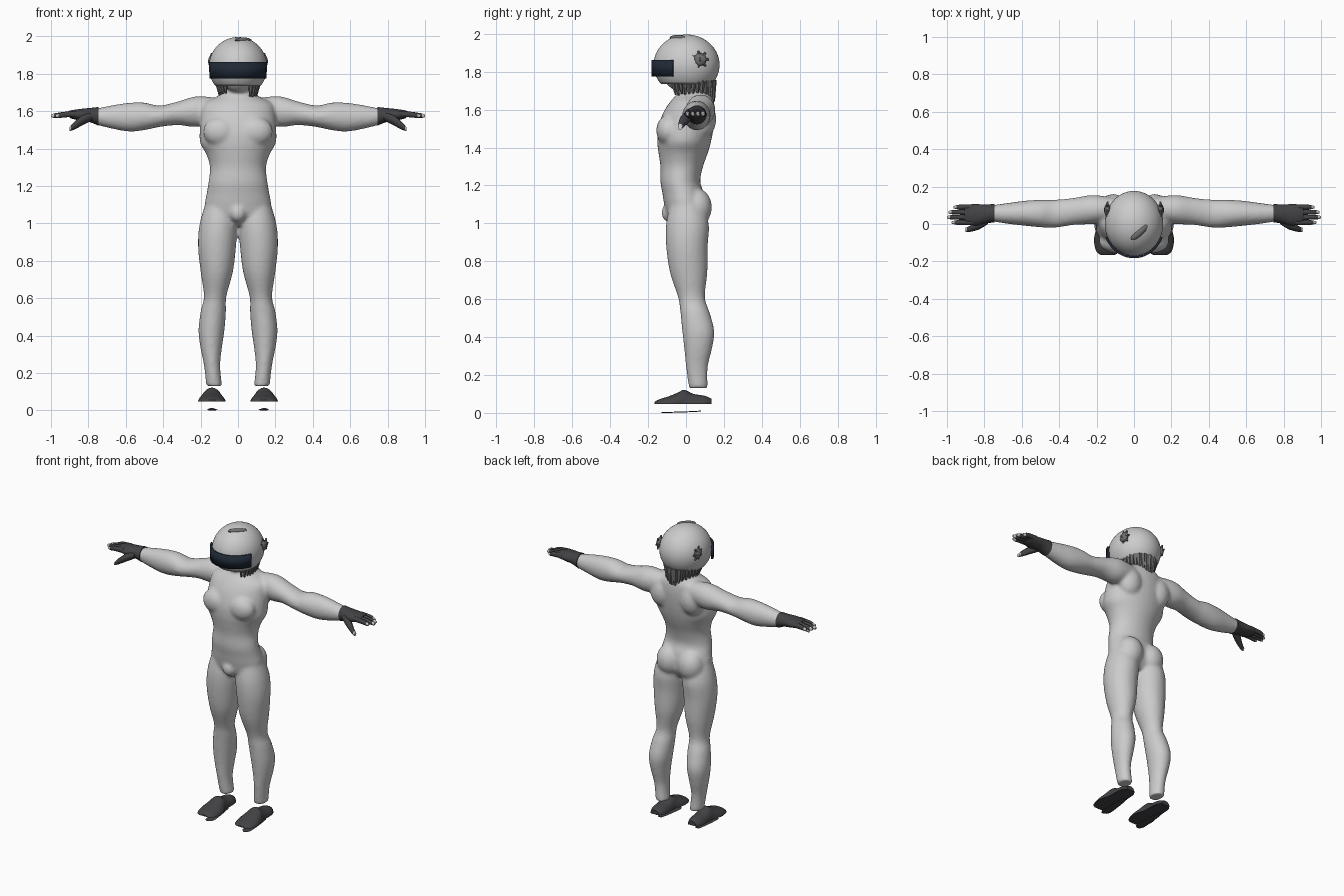
import bpy, bmesh, math, random
from mathutils import Matrix, Vector

if "Cube" in bpy.data.objects:
    bpy.data.objects.remove(bpy.data.objects["Cube"])
random.seed(4)


def material(name, r, g, b):
    m = bpy.data.materials.new(name)
    m.use_nodes = True
    m.diffuse_color = (r, g, b, 1)
    node = next(n for n in m.node_tree.nodes if n.type == 'BSDF_PRINCIPLED')
    node.inputs["Base Color"].default_value = (r, g, b, 1)
    node.inputs["Roughness"].default_value = 0.7
    return m


LIGHT = material("light grey", 0.6, 0.6, 0.6)
DARK = material("charcoal", 0.055, 0.053, 0.058)
NAVY = material("visor navy", 0.014, 0.022, 0.036)
HAIR = material("hair grey", 0.16, 0.16, 0.16)


def spline(p0, p1, p2, p3, t):
    return [0.5 * (2 * b + (c - a) * t + (2 * a - 5 * b + 4 * c - d) * t * t
                   + (3 * b - a - 3 * c + d) * t ** 3)
            for a, b, c, d in zip(p0, p1, p2, p3)]


def loft(bm, axis, rings, n=24, steps=4, floor=None, tip=None):
    """Skin smooth rings (position, a min, a max, b min, b max) along an axis."""
    last = len(rings) - 1
    fine = [spline(rings[max(i - 1, 0)], rings[i], rings[i + 1],
                   rings[min(i + 2, last)], s / steps)
            for i in range(last) for s in range(steps)] + [list(rings[-1])]
    loops = []
    for t, a0, a1, b0, b1 in fine:
        loop = []
        for k in range(n):
            u = math.tau * k / n
            a = (a0 + a1) / 2 + (a1 - a0) / 2 * math.cos(u)
            b = (b0 + b1) / 2 + (b1 - b0) / 2 * math.sin(u)
            co = {'x': (t, a, b), 'y': (a, t, b), 'z': (a, b, t)}[axis]
            if floor is not None:
                co = (co[0], co[1], max(co[2], floor))
            loop.append(bm.verts.new(co))
        loops.append(loop)
    for i in range(len(loops) - 1):
        for k in range(n):
            j = (k + 1) % n
            f = bm.faces.new((loops[i][k], loops[i][j], loops[i + 1][j], loops[i + 1][k]))
            f.material_index = int(tip is not None and fine[i][0] >= tip)
    bm.faces.new(loops[0])
    end = bm.faces.new(loops[-1])
    end.material_index = int(tip is not None)


def ball(bm, center, radii, rot=Matrix(), u=24, v=16):
    mat = Matrix.Translation(center) @ rot @ Matrix.Diagonal((*radii, 1))
    bmesh.ops.create_uvsphere(bm, u_segments=u, v_segments=v, radius=1, matrix=mat)


def mirror_x(bm):
    copy = bmesh.ops.duplicate(bm, geom=bm.verts[:] + bm.edges[:] + bm.faces[:])["geom"]
    for v in copy:
        if isinstance(v, bmesh.types.BMVert):
            v.co.x *= -1


def finish(bm, name, *mats, angle=50):
    bmesh.ops.recalc_face_normals(bm, faces=bm.faces[:])
    me = bpy.data.meshes.new(name)
    bm.to_mesh(me)
    bm.free()
    for m in mats:
        me.materials.append(m)
    ob = bpy.data.objects.new(name, me)
    bpy.context.collection.objects.link(ob)
    bpy.ops.object.select_all(action='DESELECT')
    ob.select_set(True)
    bpy.context.view_layer.objects.active = ob
    bpy.ops.object.shade_smooth_by_angle(angle=math.radians(angle))
    return ob


# Body: legs, arms and paired muscles are mirrored, then the torso is added
bm = bmesh.new()
loft(bm, 'z', [(.13, .085, .17, .015, .115), (.24, .095, .182, .0, .115),
               (.34, .085, .202, -.01, .138), (.43, .072, .211, -.02, .15),
               (.53, .064, .2, -.03, .125), (.61, .062, .182, -.042, .1),
               (.74, .027, .2, -.085, .113), (.88, .01, .214, -.105, .115),
               (1.0, .003, .205, -.105, .12), (1.12, .02, .17, -.08, .08)])
loft(bm, 'x', [(.1, .02, .14, 1.54, 1.67), (.22, .0, .155, 1.515, 1.68),
               (.32, -.005, .14, 1.525, 1.652), (.42, -.02, .13, 1.515, 1.63),
               (.5, -.018, .13, 1.498, 1.646), (.58, -.01, .125, 1.49, 1.645),
               (.67, .0, .113, 1.505, 1.632), (.77, .015, .1, 1.53, 1.612)])
ball(bm, (.092, -.095, 1.49), (.095, .062, .08))     # chest
ball(bm, (.08, .055, 1.085), (.085, .082, .1))       # seat
ball(bm, (.11, .09, 1.55), (.08, .07, .1))           # shoulder blade
mirror_x(bm)
loft(bm, 'z', [(z, -w, w, f, b) for z, w, f, b in (
    (.99, .05, -.07, .07), (1.04, .165, -.1, .1), (1.1, .178, -.115, .105),
    (1.16, .168, -.125, .095), (1.22, .158, -.135, .075), (1.3, .15, -.135, .09),
    (1.37, .17, -.145, .115), (1.43, .203, -.152, .132), (1.5, .205, -.148, .145),
    (1.58, .2, -.122, .152), (1.64, .185, -.085, .148), (1.68, .11, -.05, .135),
    (1.72, .07, -.03, .11), (1.79, .065, -.03, .1))], n=32)
ball(bm, (0, -.085, 1.055), (.045, .045, .05))
ball(bm, (0, -.02, 1.81), (.095, .11, .115))         # head inside the helmet
body = finish(bm, "body", LIGHT)
rm = body.modifiers.new("blend", 'REMESH')
rm.mode = 'VOXEL'
rm.voxel_size = 0.01
rm.use_smooth_shade = True
sm = body.modifiers.new("soften", 'SMOOTH')
sm.factor = 0.5
sm.iterations = 8

# Gloves with four fingers, a thumb and pale fingertips
bm = bmesh.new()
loft(bm, 'x', [(.745, .008, .108, 1.522, 1.622), (.79, .004, .104, 1.54, 1.617),
               (.84, -.008, .106, 1.548, 1.612), (.89, .0, .104, 1.56, 1.605),
               (.905, .01, .095, 1.57, 1.6)])
for y, length in ((.008, .975), (.036, 1.0), (.063, .992), (.09, .965)):
    r = .0135
    loft(bm, 'x', [(.86, y - r, y + r, 1.568, 1.602), (.93, y - r, y + r, 1.566, 1.597),
                   (length - .016, y - r + .003, y + r - .003, 1.563, 1.588),
                   (length, y - .006, y + .006, 1.568, 1.582)],
         n=10, steps=2, tip=length - .016)
loft(bm, 'x', [(.78, .0, .05, 1.55, 1.595), (.83, -.03, .025, 1.525, 1.58),
               (.878, -.042, -.01, 1.5, 1.54), (.9, -.043, -.02, 1.493, 1.515)],
     n=12, steps=2, tip=.885)
mirror_x(bm)
finish(bm, "gloves", DARK, LIGHT)

# Shoe uppers and separate thin soles
bm = bmesh.new()
loft(bm, 'y', [(y, .14 - w, .14 + w, .09 - h, h) for y, w, h in (
    (-.167, .035, .056), (-.145, .062, .07), (-.09, .074, .088), (-.04, .066, .108),
    (-.01, .056, .122), (.04, .054, .1), (.1, .05, .09), (.135, .03, .075))], floor=.047)
mirror_x(bm)
finish(bm, "shoe_uppers", DARK)
bm = bmesh.new()
loft(bm, 'y', [(-.13, .13, .15, .0, .004), (-.1, .108, .165, .0, .005),
               (.0, .115, .162, .003, .008), (.08, .125, .155, .007, .012)], n=16)
mirror_x(bm)
finish(bm, "shoe_soles", DARK)

# Helmet shell, open underneath
bm = bmesh.new()
ball(bm, (0, .003, 1.836), (.156, .174, .16), u=48, v=32)
bmesh.ops.bisect_plane(bm, geom=bm.verts[:] + bm.edges[:] + bm.faces[:],
                       plane_co=(0, 0, 1.735), plane_no=(0, 0, -1), clear_outer=True)
helmet = finish(bm, "helmet", LIGHT)
helmet.modifiers.new("thickness", 'SOLIDIFY').thickness = 0.008

# Wraparound visor
bm = bmesh.new()
arc = []
for k in range(33):
    u = math.radians(-157 + 134 * k / 32)
    arc.append([bm.verts.new((.166 * math.cos(u), .183 * math.sin(u), z))
                for z in (1.775, 1.862)])
for p, q in zip(arc, arc[1:]):
    bm.faces.new((p[0], q[0], q[1], p[1]))
visor = finish(bm, "visor", NAVY)
sol = visor.modifiers.new("thickness", 'SOLIDIFY')
sol.thickness = 0.012


# Hair: locks hanging under the helmet and tufts poking through it
def lock(bm, top, bottom, r):
    d = Vector(bottom) - Vector(top)
    mat = (Matrix.Translation((Vector(top) + Vector(bottom)) / 2)
           @ d.to_track_quat('Z', 'Y').to_matrix().to_4x4())
    bmesh.ops.create_cone(bm, cap_ends=True, segments=6, radius1=r, radius2=r * .35,
                          depth=d.length, matrix=mat)


bm = bmesh.new()
for k in range(25):
    u = math.radians(-48 + 276 * k / 24)
    c, s = math.cos(u), math.sin(u)
    back = max(s, 0)
    low = 1.685 - .035 * back + random.uniform(-.012, .012)
    lock(bm, (.108 * c, .02 + .12 * s, 1.755),
         (.095 * c, .02 + (.1 + .025 * back) * s, low), .016 + .006 * back)
for side in (-1, 1):
    hub = Vector((side * .142, .075, 1.865))
    ball(bm, hub, (.018, .034, .034), u=10, v=6)
    for k in range(7):
        u = math.tau * k / 7
        lock(bm, hub + Vector((side * .006, 0, 0)),
             hub + Vector((-side * .002, .046 * math.cos(u), .046 * math.sin(u))), .014)
ball(bm, (.028, -.045, 1.979), (.06, .02, .015),
     Matrix.Rotation(math.radians(42), 4, 'Z'), u=12, v=8)
finish(bm, "hair", HAIR, angle=35)
